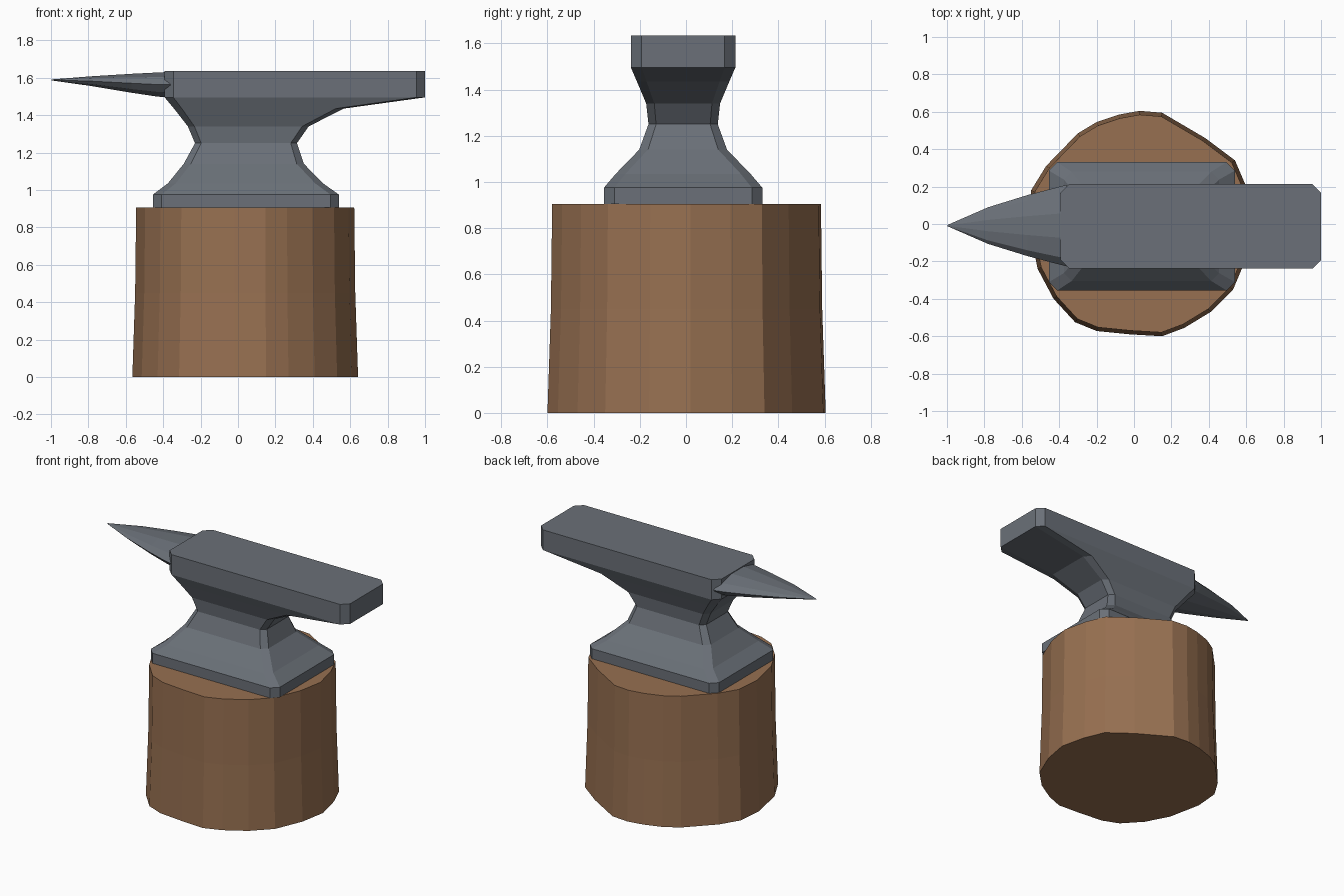
import bpy, bmesh, math

if "Cube" in bpy.data.objects:
    bpy.data.objects.remove(bpy.data.objects["Cube"])


def material(name, rgb):
    m = bpy.data.materials.new(name)
    m.diffuse_color = (*rgb, 1)
    m.use_nodes = True
    m.node_tree.nodes["Principled BSDF"].inputs["Base Color"].default_value = m.diffuse_color
    return m


IRON = material("iron grey", (0.145, 0.163, 0.188))
WOOD = material("wood brown", (0.31, 0.162, 0.082))


def loft(name, rings, mat):
    """Skin a stack of equal-length point rings and cap both ends."""
    bm = bmesh.new()
    loops = [[bm.verts.new(p) for p in ring] for ring in rings]
    n = len(loops[0])
    for a, b in zip(loops, loops[1:]):
        for i in range(n):
            j = (i + 1) % n
            bm.faces.new((a[i], a[j], b[j], b[i]))
    bm.faces.new(loops[0][::-1])
    bm.faces.new(loops[-1])
    bmesh.ops.recalc_face_normals(bm, faces=bm.faces)
    me = bpy.data.meshes.new(name)
    bm.to_mesh(me)
    bm.free()
    me.materials.append(mat)
    ob = bpy.data.objects.new(name, me)
    bpy.context.collection.objects.link(ob)
    return ob


CY = -0.0125  # the ironwork sits slightly towards the front


def chamfered_rect(z, x0, x1, hy, c):
    right = [(x1 - c, -hy), (x1, -hy + c), (x1, hy - c), (x1 - c, hy)]
    left = [(x0 + c, hy), (x0, hy - c), (x0, -hy + c), (x0 + c, -hy)]
    return [(x, y + CY, z) for x, y in right + left]


# anvil body: foot, waist and overhanging face
levels = [
    (0.905, -0.455, 0.54, 0.343, 0.045),
    (0.975, -0.455, 0.54, 0.343, 0.045),
    (1.035, -0.375, 0.455, 0.292, 0.042),
    (1.14, -0.29, 0.352, 0.19, 0.038),
    (1.25, -0.23, 0.315, 0.15, 0.033),
    (1.34, -0.268, 0.378, 0.16, 0.035),
    (1.435, -0.342, 0.565, 0.2, 0.042),
    (1.495, -0.392, 1.0, 0.226, 0.046),
    (1.635, -0.392, 1.0, 0.226, 0.046),
]
loft("anvil_body", [chamfered_rect(*l) for l in levels], IRON)

# horn: tapered rounded cone, (x, half width, bottom z, top z)
sections = [
    (-0.36, 0.218, 1.495, 1.631),
    (-0.43, 0.2, 1.499, 1.628),
    (-0.57, 0.163, 1.520, 1.621),
    (-0.78, 0.098, 1.555, 1.608),
    (-0.998, 0.003, 1.586, 1.591),
]
horn = []
for x, w, z0, z1 in sections:
    ring = []
    for i in range(10):
        a = math.tau * i / 10
        ring.append((x, CY + 0.004 + w * math.cos(a),
                     (z0 + z1) / 2 + (z1 - z0) / 2 * math.sin(a) / math.sin(math.radians(72))))
    horn.append(ring)
loft("horn", horn, IRON)

# stump: irregular log outline, slightly flared at the ground
outline = [
    (0.03, 0.605), (0.15, 0.595), (0.38, 0.46), (0.54, 0.34), (0.60, 0.2),
    (0.642, 0.02), (0.61, -0.16), (0.53, -0.35), (0.41, -0.47), (0.27, -0.555),
    (0.15, -0.6), (-0.02, -0.59), (-0.2, -0.572), (-0.315, -0.525), (-0.43, -0.4),
    (-0.515, -0.24), (-0.565, 0.0), (-0.55, 0.18), (-0.47, 0.31), (-0.3, 0.485),
    (-0.2, 0.545), (-0.08, 0.585),
]
SX = 0.0385
loft("stump", [[(SX + (x - SX) * s, y * s, z) for x, y in outline]
               for z, s in ((0, 1), (0.45, 0.975), (0.905, 0.966))], WOOD)
